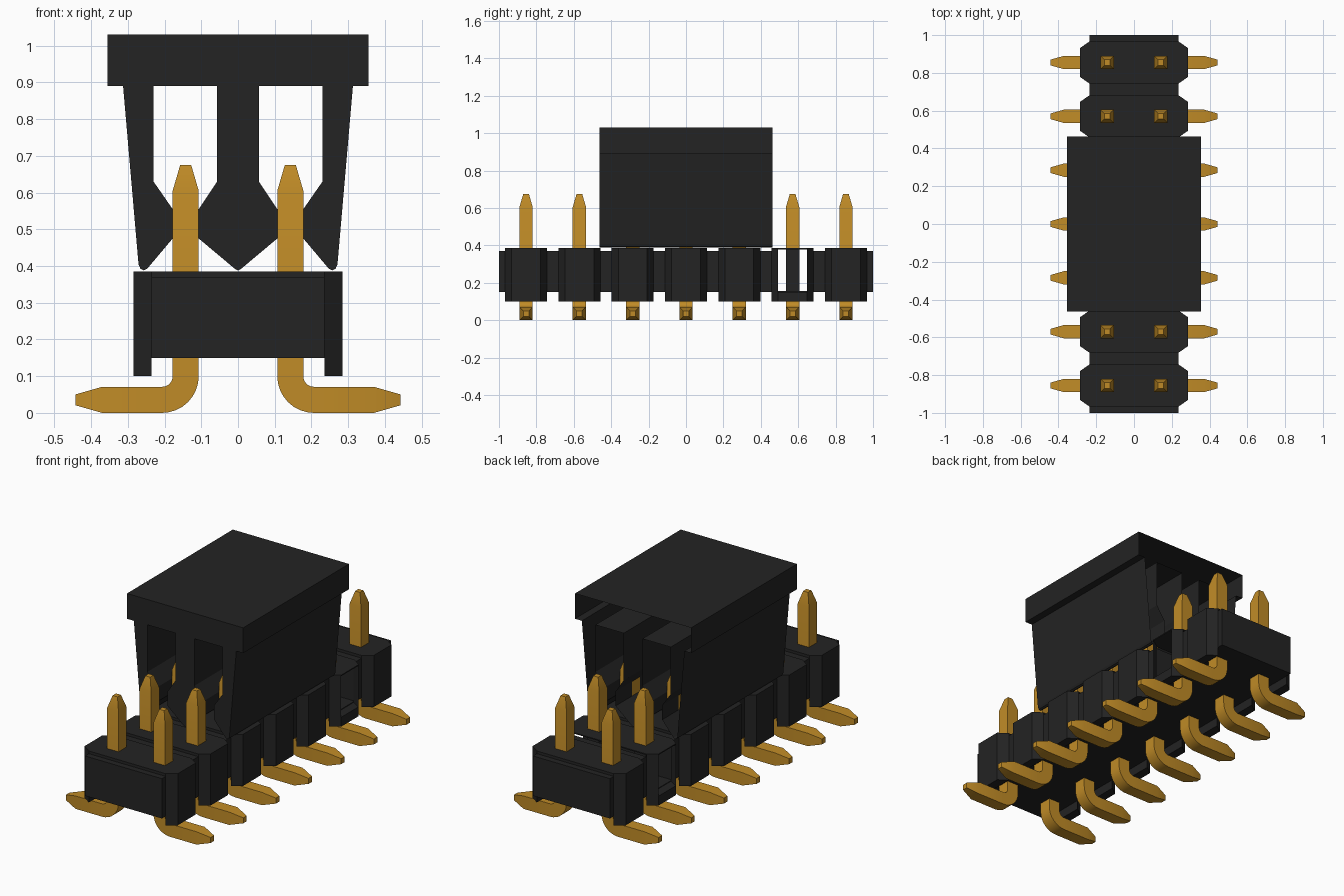
import bpy, bmesh, math

cube = bpy.data.objects.get("Cube")
if cube:
    bpy.data.objects.remove(cube, do_unlink=True)


def material(name, color, rough):
    m = bpy.data.materials.new(name)
    m.use_nodes = True
    m.diffuse_color = (*color, 1)
    bsdf = next(n for n in m.node_tree.nodes if n.type == 'BSDF_PRINCIPLED')
    bsdf.inputs["Base Color"].default_value = (*color, 1)
    bsdf.inputs["Roughness"].default_value = rough
    return m


BLACK = material("black plastic", (0.017, 0.017, 0.017), 0.6)
GOLD = material("gold plating", (0.53, 0.26, 0.02), 0.4)
PITCH = 0.285
PIN_X, PIN_R = 0.1425, 0.0355
ROWS = [i * PITCH for i in range(-3, 4)]


def finish(bm, name, mat, smooth=False):
    me = bpy.data.meshes.new(name)
    bm.to_mesh(me)
    bm.free()
    me.materials.append(mat)
    ob = bpy.data.objects.new(name, me)
    bpy.context.collection.objects.link(ob)
    if smooth:
        bpy.ops.object.select_all(action='DESELECT')
        ob.select_set(True)
        bpy.context.view_layer.objects.active = ob
        bpy.ops.object.shade_smooth_by_angle(angle=math.radians(25))
    return ob


def loft(bm, rings):
    """Skin a list of equal-length point rings and close both ends."""
    vs = [[bm.verts.new(p) for p in r] for r in rings]
    n = len(vs[0])
    for a, b in zip(vs, vs[1:]):
        for i in range(n):
            j = (i + 1) % n
            bm.faces.new((a[i], a[j], b[j], b[i]))
    ends = [bm.faces.new(vs[0][::-1]), bm.faces.new(vs[-1])]
    bmesh.ops.recalc_face_normals(bm, faces=bm.faces[:])
    return ends


def slab(bm, pts, z0, z1):
    loft(bm, [[(x, y, z) for x, y in pts] for z in (z0, z1)])


def box(bm, x0, x1, y0, y1, z0, z1):
    slab(bm, [(x0, y0), (x1, y0), (x1, y1), (x0, y1)], z0, z1)


# Housing: core bar, with raised eight-sided segments and side feet
W, SIDE, HALF, FLAT = 0.235, 0.285, 0.112, 0.077
OPEN = 2 * PITCH            # this segment has open sides
bm = bmesh.new()
box(bm, -W, W, -1, OPEN - HALF, 0.15, 0.37)
box(bm, -W, W, OPEN + HALF, 1, 0.15, 0.37)
for y in ROWS:
    hollow = abs(y - OPEN) < 0.01
    octagon = [(W, y - HALF), (SIDE, y - FLAT), (SIDE, y + FLAT), (W, y + HALF),
               (-W, y + HALF), (-SIDE, y + FLAT), (-SIDE, y - FLAT), (-W, y - HALF)]
    slab(bm, octagon, 0.379 if hollow else 0.15, 0.385)
    for s in (-1, 1):
        foot = [(s * W, y - HALF), (s * SIDE, y - FLAT),
                (s * SIDE, y + FLAT), (s * W, y + HALF)]
        slab(bm, foot, 0.10, 0.152)
        if hollow:
            # corner walls and pin sleeves left standing in the open segment
            for t in (-1, 1):
                slab(bm, [(s * W, y + t * HALF), (s * SIDE, y + t * FLAT),
                          (s * 0.277, y + t * FLAT), (s * W, y + t * 0.104)], 0.15, 0.38)
            r = PIN_R + 0.001
            box(bm, s * PIN_X - r, s * PIN_X + r, y - r, y + r, 0.15, 0.384)
    if hollow:
        box(bm, -W, W, y - HALF, y + HALF, 0.15, 0.156)
finish(bm, "housing", BLACK)

# Pins: square section swept down, round the bend and outwards, tapered tips
path = [(PIN_X, 0.675, 0, 0.015), (PIN_X, 0.605, 0, PIN_R)]   # x, z, turn, half width
BEND_X, BEND_Z, BEND_R = 0.207, 0.10, 0.0645
for k in range(9):
    a = math.pi / 2 * k / 8
    path.append((BEND_X - BEND_R * math.cos(a), BEND_Z - BEND_R * math.sin(a), a, PIN_R))
path += [(0.37, 0.0355, math.pi / 2, PIN_R), (0.442, 0.0355, math.pi / 2, 0.015)]
for s, side in ((1, "left"), (-1, "right")):
    for n, y in enumerate(ROWS):
        bm = bmesh.new()
        rings = []
        for x, z, a, h in path:
            rings.append([(s * (x + u * h * math.cos(a)), y + v * h, z + u * h * math.sin(a))
                          for u, v in ((-1, -1), (1, -1), (1, 1), (-1, 1))])
        loft(bm, rings)
        finish(bm, f"{side}_pin_{n + 1}", GOLD, smooth=True)

# Pick-up cap: one profile of plate, clip legs and centre wedge, run along y
half = [(0.355, 1.03), (0.355, 0.89), (0.313, 0.89), (0.271, 0.405), (0.266, 0.393),
        (0.257, 0.388), (0.247, 0.393), (0.178, 0.475), (0.178, 0.555), (0.23, 0.63),
        (0.23, 0.89), (0.057, 0.89), (0.057, 0.63), (0.107, 0.555), (0.107, 0.475),
        (0.008, 0.392)]
profile = half + [(0, 0.388)] + [(-x, z) for x, z in reversed(half)]
bm = bmesh.new()
ends = loft(bm, [[(x, y, z) for x, z in profile] for y in (-0.462, 0.462)])
bmesh.ops.delete(bm, geom=[ends[1]], context='FACES_ONLY')   # back end is open
finish(bm, "pickup_cap", BLACK)
